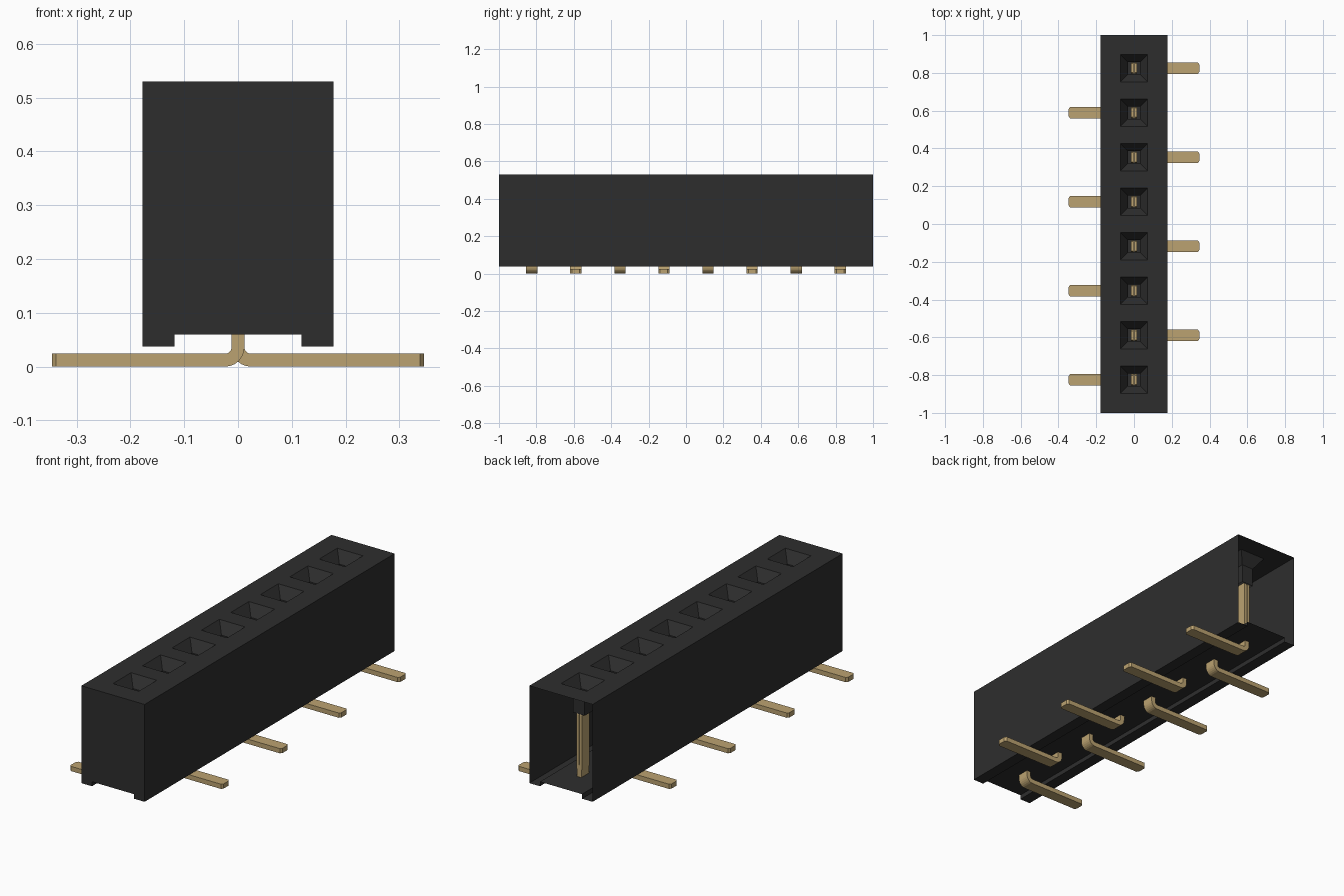
import bpy, bmesh, math

cube = bpy.data.objects.get("Cube")
if cube:
    bpy.data.objects.remove(cube, do_unlink=True)

COUNT, PITCH = 8, 0.2357
HALF_X, TOP, LOW, FLOOR = 0.177, 0.53, 0.037, 0.06
PIN_Y = [(i - (COUNT - 1) / 2) * PITCH for i in range(COUNT)]


def material(name, color, roughness):
    mat = bpy.data.materials.new(name)
    mat.use_nodes = True
    mat.diffuse_color = color
    bsdf = mat.node_tree.nodes["Principled BSDF"]
    bsdf.inputs["Base Color"].default_value = color
    bsdf.inputs["Roughness"].default_value = roughness
    return mat


black = material("black plastic", (0.027, 0.027, 0.027, 1), 0.7)
gold = material("gold metal", (0.50, 0.365, 0.165, 1), 0.5)


def make_object(name, bm, mat):
    mesh = bpy.data.meshes.new(name)
    bm.to_mesh(mesh)
    bm.free()
    mesh.materials.append(mat)
    obj = bpy.data.objects.new(name, mesh)
    bpy.context.collection.objects.link(obj)
    return obj


def rectangle(bm, hx, y0, y1, z):
    corners = ((-hx, y0), (hx, y0), (hx, y1), (-hx, y1))
    return [bm.verts.new((x, y, z)) for x, y in corners]


def bridge(bm, a, b):
    n = len(a)
    for i in range(n):
        j = (i + 1) % n
        bm.faces.new((a[i], a[j], b[j], b[i]))


# Housing: thin shell with a grooved underside, left open at the back end
def build_housing():
    bm = bmesh.new()
    profile = [(-HALF_X, TOP), (-HALF_X, LOW), (-0.118, LOW), (-0.118, FLOOR),
               (0.118, FLOOR), (0.118, LOW), (HALF_X, LOW), (HALF_X, TOP)]
    front = [bm.verts.new((x, -1, z)) for x, z in profile]
    back = [bm.verts.new((x, 1, z)) for x, z in profile]
    bm.faces.new(front)
    for i in range(len(profile) - 1):
        bm.faces.new((front[i], back[i], back[i + 1], front[i + 1]))

    # Top surface with a funnel and a short shaft for each socket
    for i, y in enumerate(PIN_Y):
        y0 = -1 if i == 0 else y - PITCH / 2
        y1 = 1 if i == COUNT - 1 else y + PITCH / 2
        rings = [rectangle(bm, HALF_X, y0, y1, TOP)]
        for half, z in ((0.072, TOP), (0.033, 0.475), (0.033, 0.38)):
            rings.append(rectangle(bm, half, y - half, y + half, z))
        for a, b in zip(rings, rings[1:]):
            bridge(bm, a, b)
    bmesh.ops.remove_doubles(bm, verts=bm.verts, dist=0.0001)
    return make_object("housing", bm, black)


def loft(bm, sections, y):
    """Join sections of (outer point, inner point, half width) into a solid."""
    rings = []
    for (xo, zo), (xi, zi), w in sections:
        rings.append([bm.verts.new(p) for p in (
            (xo, y - w, zo), (xi, y - w, zi), (xi, y + w, zi), (xo, y + w, zo))])
    for a, b in zip(rings, rings[1:]):
        bridge(bm, a, b)
    bm.faces.new(rings[0])
    bm.faces.new(rings[-1])


# Contact: twin spring blades, stem, rounded bend and flat solder foot
def build_contact(index, y, side):
    bm = bmesh.new()
    t, r, w = 0.012, 0.012, 0.03
    cx, cz = t + r, 2 * t + r
    sections = [((-t, 0.12), (t, 0.12), w)]
    for k in range(7):
        a = math.pi + k * math.pi / 12
        c, s = math.cos(a), math.sin(a)
        sections.append(((cx + (r + 2 * t) * c, cz + (r + 2 * t) * s),
                         (cx + r * c, cz + r * s), w))
    for x, width in ((0.338, w), (0.346, 0.02)):
        sections.append(((x, 0), (x, 2 * t), width))
    sections = [((side * o[0], o[1]), (side * n[0], n[1]), h)
                for o, n, h in sections]
    loft(bm, sections, y)
    for s in (-1, 1):
        blade = [((s * 0.015, z), (s * 0.002, z), h)
                 for z, h in ((0.1, w), (0.375, w), (0.385, 0.024))]
        loft(bm, blade, y)
    bmesh.ops.recalc_face_normals(bm, faces=bm.faces)
    return make_object(f"contact_pin_{index + 1}", bm, gold)


build_housing()
for i, y in enumerate(PIN_Y):
    build_contact(i, y, 1 if i % 2 else -1)
